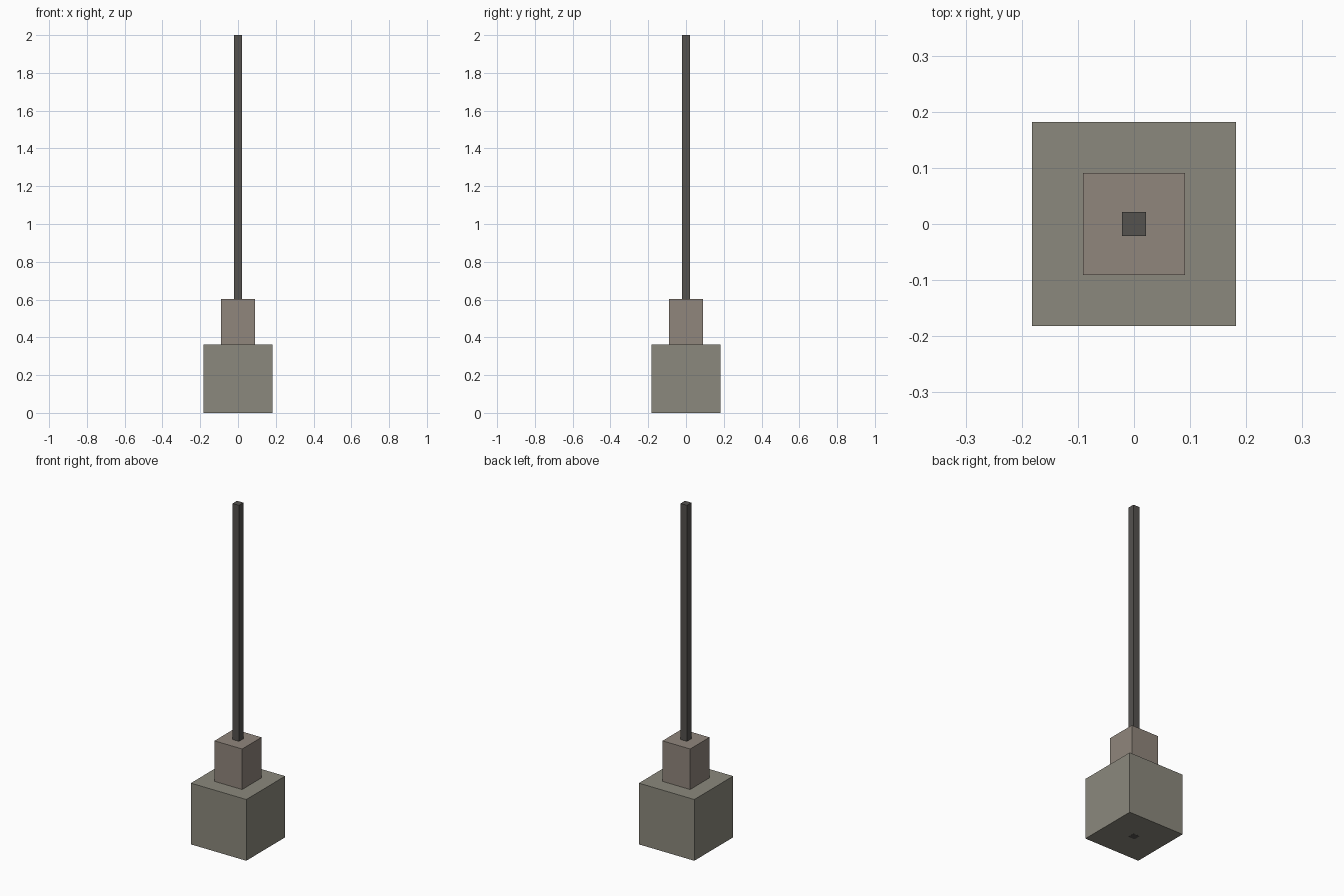
import bpy

if "Cube" in bpy.data.objects:
    bpy.data.objects.remove(bpy.data.objects["Cube"])


def material(name, rgb):
    mat = bpy.data.materials.new(name)
    mat.diffuse_color = (*rgb, 1.0)
    mat.use_nodes = True
    mat.node_tree.nodes["Principled BSDF"].inputs["Base Color"].default_value = mat.diffuse_color
    return mat


def block(name, width, z0, z1, mat):
    """Square block of given width, centred on the z axis, from z0 to z1."""
    bpy.ops.mesh.primitive_cube_add(size=1, location=(0, 0, (z0 + z1) / 2))
    obj = bpy.context.object
    obj.name = name
    obj.scale = (width, width, z1 - z0)
    bpy.ops.object.transform_apply(location=False, rotation=False, scale=True)
    obj.data.materials.append(mat)
    return obj


stone = material("stone", (0.26, 0.25, 0.205))
clay = material("clay", (0.28, 0.238, 0.202))
iron = material("iron", (0.09, 0.085, 0.078))

# Heavy base, collar on top of it, and the rod running through both
block("base", 0.363, 0.0005, 0.363, stone)
block("collar", 0.181, 0.24, 0.603, clay)
block("rod", 0.042, 0.0, 2.0, iron)
